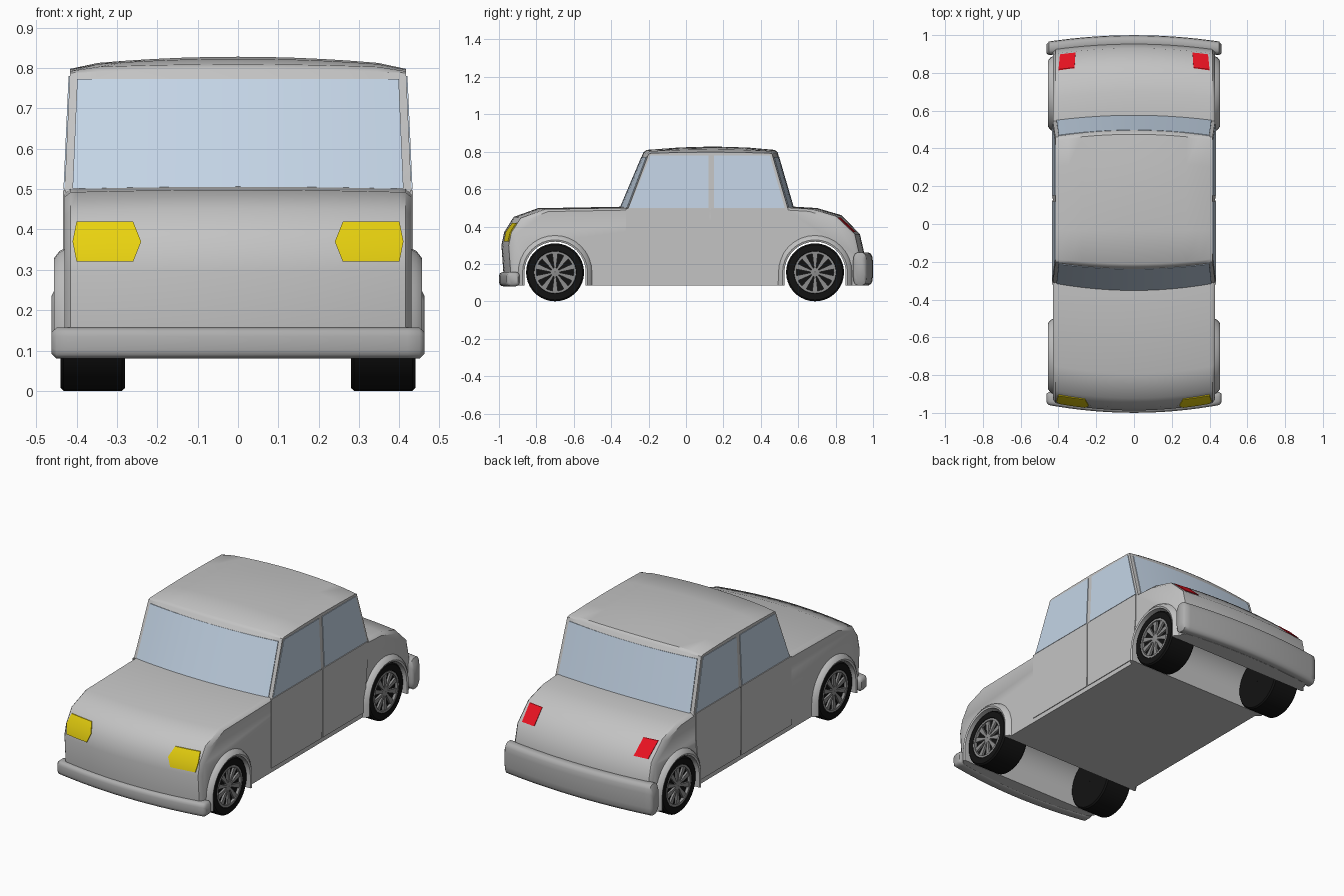
import bpy, bmesh, math

if "Cube" in bpy.data.objects:
    bpy.data.objects.remove(bpy.data.objects["Cube"])


def material(name, r, g, b):
    m = bpy.data.materials.new(name)
    m.diffuse_color = (r, g, b, 1)
    m.use_nodes = True
    m.node_tree.nodes["Principled BSDF"].inputs["Base Color"].default_value = m.diffuse_color
    return m


PAINT = material("body grey", 0.55, 0.55, 0.55)
BUMPER = material("bumper grey", 0.42, 0.42, 0.42)
GLASS = material("pale blue glass", 0.55, 0.66, 0.79)
YELLOW = material("headlight yellow", 0.82, 0.65, 0.005)
RED = material("tail light red", 0.8, 0.006, 0.015)
RUBBER = material("tyre black", 0.006, 0.006, 0.006)
RIM = material("rim grey", 0.27, 0.27, 0.27)


def build(name, mat, parts, angle=35):
    """Each part is (rows, wrap): closed cross-sections joined in order."""
    bm = bmesh.new()
    for rows, wrap in parts:
        vs = [[bm.verts.new(p) for p in row] for row in rows]
        n = len(vs[0])
        pairs = list(zip(vs, vs[1:])) + ([(vs[-1], vs[0])] if wrap else [])
        for a, b in pairs:
            for i in range(n):
                j = (i + 1) % n
                bm.faces.new((a[i], a[j], b[j], b[i]))
        if not wrap:
            bm.faces.new(vs[0][::-1])
            bm.faces.new(vs[-1])
    bmesh.ops.recalc_face_normals(bm, faces=bm.faces)
    me = bpy.data.meshes.new(name)
    bm.to_mesh(me)
    bm.free()
    me.materials.append(mat)
    ob = bpy.data.objects.new(name, me)
    bpy.context.collection.objects.link(ob)
    bpy.ops.object.select_all(action='DESELECT')
    ob.select_set(True)
    bpy.context.view_layer.objects.active = ob
    bpy.ops.object.shade_smooth_by_angle(angle=math.radians(angle))
    return ob


HW = 0.43                                    # half width of the body
WHEEL_Z, ARCH = 0.155, 0.166
AXLES = {"front": -0.70, "rear": 0.69}
US = [i / 6 for i in range(-6, 7)]


def bow(u, y):
    """Nose and tail curve outwards in plan."""
    amount = -0.042 if y < 0 else 0.03
    return amount * (1 - u * u) * min(1, abs(y) / 0.3)


def half_width(z):
    return HW - 0.045 * max(0, z - 0.49)


# Lower body: side profile with wheel arches, swept across the width
NOSE = [(-0.93, 0.085), (-0.935, 0.16), (-0.945, 0.30), (-0.93, 0.37), (-0.88, 0.445)]
TAIL = [(0.80, 0.455), (0.90, 0.36), (0.925, 0.25), (0.925, 0.085)]


def arch(cy, r):
    pts = [(cy + r * math.cos(math.pi * i / 16), WHEEL_Z + r * math.sin(math.pi * i / 16))
           for i in range(17)]
    return [(cy + r, 0.085)] + pts + [(cy - r, 0.085)]


profile = (NOSE + [(-0.75, 0.492), (-0.3, 0.5), (0.55, 0.5), (0.67, 0.493)] + TAIL
           + arch(AXLES["rear"], ARCH) + arch(AXLES["front"], ARCH))
rows = []
for x in [-HW, -0.415] + [u * 0.4 for u in US] + [0.415, HW]:
    u, edge, row = x / HW, abs(x) == HW, []
    for y, z in profile:
        outer = z > 0.34 or abs(y) > 0.87
        yy = y + (bow(u, y) if outer else 0)
        zz = z + (0.006 * (1 - u * u) if z > 0.44 else 0)
        if edge and outer:                   # softened outer edge
            yy -= 0.018 * y
            zz -= 0.012 if z > 0.34 else 0
        row.append((x, yy, zz))
    rows.append(row)
build("lower_body", PAINT, [(rows, False)], 40)

# Cabin with crowned roof
CABIN = [(-0.315, 0.47), (-0.31, 0.495), (-0.20, 0.788), (-0.185, 0.8), (-0.03, 0.804),
         (0.13, 0.806), (0.30, 0.804), (0.445, 0.8), (0.46, 0.788), (0.545, 0.495), (0.55, 0.47)]


def cabin_point(u, y, z):
    crown = 0.022 * (1 - u * u) * max(0.3, 1 - ((y - 0.13) / 0.42) ** 2) if z > 0.75 else 0
    soft = 0.008 if z > 0.795 and abs(u) == 1 else 0
    return (u * half_width(z), y + bow(u, y), z + crown - soft)


build("cabin", PAINT, [([[cabin_point(u, y, z) for y, z in CABIN] for u in US], False)])


# Windscreen and rear window as thin curved plates
def window(name, bottom, top, out):
    rows = []
    for u in US:
        v = u * 0.955
        (y0, z0), (y1, z1) = bottom, top
        a, b = bow(v, y0), bow(v, y1)
        x0, x1 = v * half_width(z0), v * half_width(z1)
        rows.append([(x0, y0 + a + out, z0), (x1, y1 + b + out, z1),
                     (x1, y1 + b - out, z1), (x0, y0 + a - out, z0)])
    build(name, GLASS, [(rows, False)])


window("windscreen", (-0.308, 0.501), (-0.206, 0.773), -0.004)
window("rear_window", (0.543, 0.501), (0.464, 0.773), 0.004)


# Doors and side windows as thin plates on each side
def side_plate(name, mat, poly, out):
    for s, label in ((1, "right"), (-1, "left")):
        rows = [[(s * (half_width(z) + d), y, z) for y, z in poly] for d in (-0.003, out)]
        build(label + name, mat, [(rows, False)])


side_plate("_front_door", PAINT, [(-0.32, 0.11), (0.125, 0.11), (0.125, 0.497), (-0.32, 0.497)], 0.004)
side_plate("_rear_door", PAINT, [(0.135, 0.11), (0.50, 0.11), (0.53, 0.36), (0.53, 0.497), (0.135, 0.497)], 0.004)
side_plate("_front_window", GLASS, [(-0.305, 0.5), (0.12, 0.5), (0.12, 0.78), (-0.19, 0.78)], 0.003)
side_plate("_rear_window", GLASS, [(0.15, 0.5), (0.528, 0.5), (0.448, 0.78), (0.15, 0.78)], 0.003)


# Bumpers: rounded section swept along a bowed path
def bumper(name, y_edge, y_mid, depth, z0, z1):
    cz, hz = (z0 + z1) / 2, (z1 - z0) / 2
    rows = []
    for x in [-0.462, -0.45] + [u * 0.42 for u in US] + [0.45, 0.462]:
        k = 0.7 if abs(x) > 0.46 else 1
        cy = y_mid + (y_edge - y_mid) * (x / 0.462) ** 2
        row = []
        for i in range(16):
            a = math.tau * (i + 0.5) / 16
            c, s = math.cos(a), math.sin(a)
            row.append((x, cy + k * depth * math.copysign(abs(c) ** 0.6, c),
                        cz + k * hz * math.copysign(abs(s) ** 0.5, s)))
        rows.append(row)
    build(name, BUMPER, [(rows, False)], 50)


bumper("front_bumper", -0.922, -0.965, 0.035, 0.08, 0.157)
bumper("rear_bumper", 0.928, 0.963, 0.037, 0.085, 0.262)


# Lights follow the nose and tail surfaces; levels are (z, inner x, outer x)
def surface_y(line, x, z):
    for (ya, za), (yb, zb) in zip(line, line[1:]):
        if min(za, zb) <= z <= max(za, zb):
            y = ya + (yb - ya) * (z - za) / (zb - za)
            return y + bow(x / HW, y)


def light(name, mat, line, levels, out):
    for s, label in ((1, "right_"), (-1, "left_")):
        rows = []
        for z, xa, xb in levels:
            xs = [xa, (xa + xb) / 2, xb]
            rows.append([(s * x, surface_y(line, x, z) + out, z) for x in xs]
                        + [(s * x, surface_y(line, x, z) - out * 0.4, z) for x in xs[::-1]])
        build(label + name, mat, [(rows, False)])


light("headlight", YELLOW, NOSE, [(0.32, 0.26, 0.40), (0.37, 0.24, 0.41), (0.42, 0.26, 0.40)], -0.006)
light("tail_light", RED, TAIL, [(0.372, 0.31, 0.392), (0.447, 0.315, 0.40)], 0.006)


# Wheels and flared arches
def ring(s, cy, section, n=36):
    return [[(s * x, cy + r * math.cos(math.tau * i / n), WHEEL_Z + r * math.sin(math.tau * i / n))
             for x, r in section] for i in range(n)]


TYRE = [(0.28, 0.002), (0.28, 0.148), (0.288, 0.155), (0.432, 0.155), (0.44, 0.147),
        (0.44, 0.114), (0.424, 0.11), (0.42, 0.002)]
FLARE = [(0.415, 0.204), (0.442, 0.192), (0.456, 0.174), (0.452, 0.164), (0.415, 0.164)]

for axle, cy in AXLES.items():
    for s, side in ((1, "right"), (-1, "left")):
        tag = f"{axle}_{side}_"
        build(tag + "tyre", RUBBER, [(ring(s, cy, TYRE), True)])
        parts = [(ring(s, cy, [(0.418, 0.112), (0.439, 0.112), (0.439, 0.1), (0.418, 0.1)]), True),
                 (ring(s, cy, [(0.418, 0.002), (0.436, 0.002), (0.434, 0.024), (0.418, 0.024)], 20), True)]
        for k in range(10):                  # spokes widen towards the rim
            a = math.tau * (k + 0.5) / 10
            c, d = math.cos(a), math.sin(a)
            quad = [(0.018, -0.005), (0.104, -0.015), (0.104, 0.015), (0.018, 0.005)]
            parts.append(([[(s * x, cy + r * c - t * d, WHEEL_Z + r * d + t * c) for r, t in quad]
                           for x in (0.418, 0.434)], False))
        build(tag + "rim", RIM, parts)
        rows = []
        for i in range(-1, 18):
            a = math.pi * min(16, max(0, i)) / 16
            drop = 0.07 if i in (-1, 17) else 0
            rows.append([(s * x, cy + r * math.cos(a), WHEEL_Z + r * math.sin(a) - drop)
                         for x, r in FLARE])
        build(tag + "arch", PAINT, [(rows, False)], 45)
